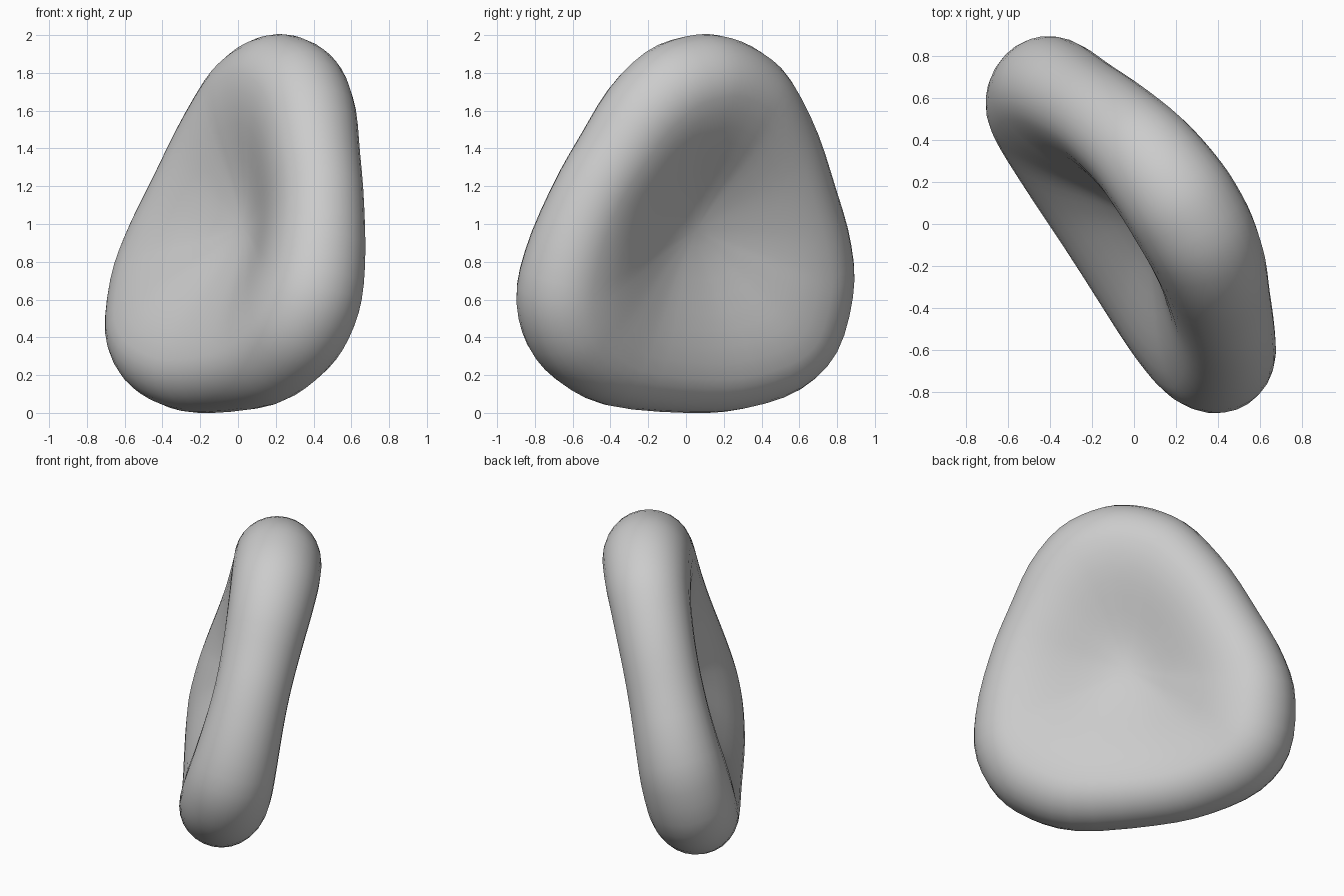
import bpy, bmesh, math
from mathutils import Vector

if "Cube" in bpy.data.objects:
    bpy.data.objects.remove(bpy.data.objects["Cube"])

# Rounded three-lobed outline (y, z) of the disc
OUTLINE = [(0, 0), (.3, .02), (.6, .12), (.8, .32), (.89, .65), (.87, .92),
           (.79, 1.2), (.69, 1.5), (.55, 1.77), (.4, 1.91), (.22, 1.99), (.03, 2),
           (-.2, 1.92), (-.4, 1.73), (-.56, 1.47), (-.7, 1.22), (-.84, .9),
           (-.9, .62), (-.84, .36), (-.68, .17), (-.42, .04)]
SEGMENTS = 64        # steps around the rim
RIM_STEPS = 7        # steps in each quarter of the rim
DISH_STEPS = 9       # steps from rim to centre
CENTRE_HALF = 0.05   # half thickness at the centre

# The disc lies in a leaning plane x = A*y + B*z + C
A, B, C = -0.65, 0.277, -0.194
NORMAL = Vector((1, -A, -B)).normalized()


def on_plane(y, z):
    return Vector((A * y + B * z + C, y, z))


def outline_point(f):
    """Closed smooth spline through the outline, f in 0..1."""
    n = len(OUTLINE)
    i, t = int(f * n), (f * n) % 1
    p = [Vector(OUTLINE[(i + k) % n]) for k in (-1, 0, 1, 2)]
    return 0.5 * (2 * p[1] + (p[2] - p[0]) * t
                  + (2 * p[0] - 5 * p[1] + 4 * p[2] - p[3]) * t * t
                  + (3 * p[1] - p[0] - 3 * p[2] + p[3]) * t ** 3)


# Rim core: the outline inset by the rim radius, which is larger at the lobes
flat = [outline_point(i / SEGMENTS) for i in range(SEGMENTS)]
cores, radii = [], []
for i, p in enumerate(flat):
    tan = (flat[(i + 1) % SEGMENTS] - flat[i - 1]).normalized()
    angle = math.atan2(p.y - 0.9, p.x)
    r = 0.25 + 0.02 * math.cos(3 * (angle - math.pi / 2))
    q = p - Vector((tan.y, -tan.x)) * r
    cores.append(on_plane(q.x, q.y))
    radii.append(r)
centre = sum(cores, Vector()) / SEGMENTS

# Cross-section from one dished face, around the rim, to the other face
bm = bmesh.new()
rings = []
for i in range(SEGMENTS):
    c, r = cores[i], radii[i]
    tan = cores[(i + 1) % SEGMENTS] - cores[i - 1]
    out = tan.cross(NORMAL).normalized()
    if out.dot(c - centre) < 0:
        out.negate()

    def dish(t, side):
        h = CENTRE_HALF + (r - CENTRE_HALF) * t * t * (3 - 2 * t)
        return centre + (c - centre) * t + NORMAL * h * side

    pts = [dish(k / DISH_STEPS, 1) for k in range(1, DISH_STEPS)]
    for k in range(2 * RIM_STEPS + 1):
        a = math.pi / 2 * (1 - k / RIM_STEPS)
        pts.append(c + out * r * math.cos(a) + NORMAL * r * math.sin(a))
    pts += [dish(k / DISH_STEPS, -1) for k in range(DISH_STEPS - 1, 0, -1)]
    rings.append([bm.verts.new(p) for p in pts])

# Skin the sections and close both centres
tops = [bm.verts.new(centre + NORMAL * CENTRE_HALF * s) for s in (1, -1)]
for i in range(SEGMENTS):
    a, b = rings[i - 1], rings[i]
    for k in range(len(a) - 1):
        bm.faces.new((a[k], a[k + 1], b[k + 1], b[k]))
    bm.faces.new((tops[0], a[0], b[0]))
    bm.faces.new((tops[1], b[-1], a[-1]))
bmesh.ops.recalc_face_normals(bm, faces=bm.faces)
for f in bm.faces:
    f.smooth = True

mesh = bpy.data.meshes.new("dimpled_disc")
bm.to_mesh(mesh)
bm.free()
disc = bpy.data.objects.new("dimpled_disc", mesh)
bpy.context.collection.objects.link(disc)

grey = bpy.data.materials.new("light_grey")
grey.diffuse_color = (0.6, 0.6, 0.6, 1)
grey.use_nodes = True
grey.node_tree.nodes["Principled BSDF"].inputs["Base Color"].default_value = grey.diffuse_color
mesh.materials.append(grey)
